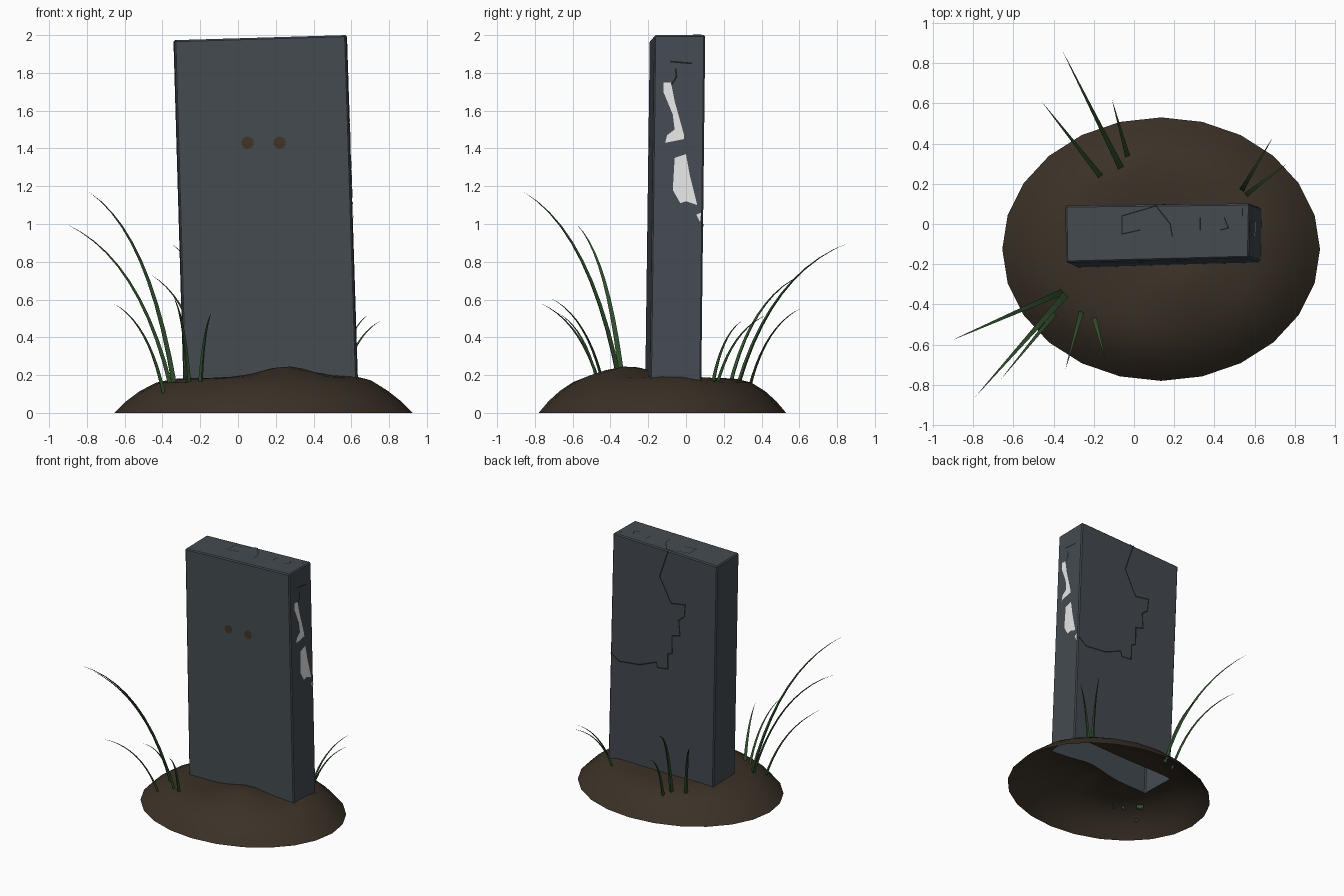
import bpy, bmesh, math
from mathutils import Vector

if "Cube" in bpy.data.objects:
    bpy.data.objects.remove(bpy.data.objects["Cube"])


def material(name, rgb):
    m = bpy.data.materials.new(name)
    m.diffuse_color = (*rgb, 1)
    m.use_nodes = True
    m.node_tree.nodes["Principled BSDF"].inputs["Base Color"].default_value = m.diffuse_color
    return m


STONE = material("slate_stone", (0.058, 0.070, 0.082))
EARTH = material("dark_earth", (0.043, 0.031, 0.020))
GRASS = material("grass_green", (0.035, 0.090, 0.030))
PEG = material("brown_peg", (0.052, 0.034, 0.018))
CRACK = material("crack_black", (0.010, 0.012, 0.014))
CHIP = material("chipped_white", (0.80, 0.80, 0.80))


def make(name, bm, mat, smooth=False):
    me = bpy.data.meshes.new(name)
    bm.to_mesh(me)
    bm.free()
    me.materials.append(mat)
    for p in me.polygons:
        p.use_smooth = smooth
    ob = bpy.data.objects.new(name, me)
    bpy.context.collection.objects.link(ob)
    return ob


# Earth mound: elliptical dome of rings with a gentle bump in front of the slab
CX, CY, RX, RY, SIDES = 0.135, -0.125, 0.79, 0.655, 24
PROFILE = [(1, 0), (0.92, 0.062), (0.83, 0.115), (0.72, 0.16), (0.6, 0.18),
           (0.48, 0.185), (0.36, 0.183), (0.24, 0.18), (0.12, 0.178), (0, 0.176)]


def height(x, y):
    f = min(1, math.hypot((x - CX) / RX, (y - CY) / RY))
    z = 0
    for (f1, z1), (f0, z0) in zip(PROFILE, PROFILE[1:]):
        if f0 <= f <= f1:
            z = z0 + (z1 - z0) * (f - f0) / (f1 - f0)
    edge = min(1, (1 - f) / 0.3)
    bump = 0.065 * math.exp(-((x - 0.25) ** 2 + (y + 0.30) ** 2) / 0.035)
    bump += 0.02 * math.exp(-((x - 0.62) ** 2 + (y + 0.05) ** 2) / 0.03)
    return z + edge * bump


bm = bmesh.new()
rings = []
for f, _ in PROFILE[:-1]:
    ring = []
    for i in range(SIDES):
        a = math.tau * i / SIDES
        x, y = CX + RX * f * math.cos(a), CY + RY * f * math.sin(a)
        ring.append(bm.verts.new((x, y, height(x, y))))
    rings.append(ring)
for lo, hi in zip(rings, rings[1:]):
    for i in range(SIDES):
        j = (i + 1) % SIDES
        bm.faces.new((lo[i], lo[j], hi[j], hi[i]))
peak = bm.verts.new((CX, CY, height(CX, CY)))
for i in range(SIDES):
    bm.faces.new((rings[-1][i], rings[-1][(i + 1) % SIDES], peak))
bm.faces.new(rings[0][::-1])
mound = make("mound_solid", bm, EARTH, True)

# Leaning stone slab: corners run front left, front right, back right, back left
TOP = [(-0.337, -0.192, 1.973), (0.572, -0.168, 2.0), (0.577, 0.102, 2.0), (-0.342, 0.092, 1.973)]
LOW = [(-0.282, -0.217, 0.08), (0.633, -0.192, 0.08), (0.638, 0.080, 0.08), (-0.287, 0.066, 0.08)]
bm = bmesh.new()
t = [bm.verts.new(c) for c in TOP]
b = [bm.verts.new(c) for c in LOW]
bm.faces.new(t)
bm.faces.new(b[::-1])
for i in range(4):
    j = (i + 1) % 4
    bm.faces.new((b[i], b[j], t[j], t[i]))
bmesh.ops.bevel(bm, geom=bm.edges[:], offset=0.008, segments=1, affect='EDGES')
bmesh.ops.recalc_face_normals(bm, faces=bm.faces[:])
slab = make("slab_solid", bm, STONE)

# Weld slab and mound, then split into open shells by material
mod = mound.modifiers.new("weld", 'BOOLEAN')
mod.operation, mod.object, mod.solver = 'UNION', slab, 'EXACT'
mod.material_mode = 'TRANSFER'
bpy.context.view_layer.update()
welded = bpy.data.meshes.new_from_object(
    mound.evaluated_get(bpy.context.evaluated_depsgraph_get()))
stone_slot = [m.name for m in welded.materials].index(STONE.name)
for name, mat, want in (("stone_slab", STONE, True), ("earth_mound", EARTH, False)):
    bm = bmesh.new()
    bm.from_mesh(welded)
    drop = [f for f in bm.faces if (f.material_index == stone_slot) != want
            or f.calc_center_median().z < 0.001]
    bmesh.ops.delete(bm, geom=drop, context='FACES')
    for f in bm.faces:
        f.material_index = 0
    make(name, bm, mat, not want)
bpy.data.objects.remove(mound)
bpy.data.objects.remove(slab)

# Slab faces for surface details: (three corners, axis to solve, outward direction)
FACES = {
    "front": ((TOP[0], TOP[1], LOW[1]), 1, Vector((0, -1, 0))),
    "back": ((TOP[2], TOP[3], LOW[2]), 1, Vector((0, 1, 0))),
    "right": ((TOP[1], TOP[2], LOW[1]), 0, Vector((1, 0, 0))),
    "top": ((TOP[0], TOP[1], TOP[2]), 2, Vector((0, 0, 1))),
}


def on_face(face, pts):
    """Lift 2D points onto a slab face; returns 3D points and the normal."""
    (a, b, c), axis, out = FACES[face]
    a, b, c = Vector(a), Vector(b), Vector(c)
    n = (b - a).cross(c - a).normalized()
    if n.dot(out) < 0:
        n = -n
    res = []
    for p in pts:
        q = list(p)
        q.insert(axis, a[axis])
        q = Vector(q)
        q[axis] -= n.dot(q - a) / n[axis]
        res.append(q + n * 0.003)
    return res, n


def add_face(bm, pts, n):
    f = bm.faces.new([bm.verts.new(p) for p in pts])
    f.normal_update()
    if f.normal.dot(n) < 0:
        f.normal_flip()


def plate(name, face, outlines, mat):
    bm = bmesh.new()
    for o in outlines:
        add_face(bm, *on_face(face, o))
    make(name, bm, mat)


def crack(name, face, paths, w):
    bm = bmesh.new()
    for path in paths:
        pts, n = on_face(face, path)
        for p, q in zip(pts, pts[1:]):
            d = (q - p).normalized()
            s = n.cross(d) * w / 2
            e = d * w / 3
            add_face(bm, (p - e - s, q + e - s, q + e + s, p - e + s), n)
    make(name, bm, CRACK)


# Two round pegs on the front
plate("pegs", "front", [[(cx + 0.033 * math.cos(math.tau * i / 16),
                          1.43 + 0.033 * math.sin(math.tau * i / 16)) for i in range(16)]
                        for cx in (0.05, 0.22)], PEG)

# Chipped patches on the right side
plate("chips", "right", [
    [(-0.12, 1.75), (-0.08, 1.75), (-0.06, 1.65), (-0.01, 1.47), (-0.01, 1.45),
     (-0.11, 1.43), (-0.10, 1.47), (-0.06, 1.50), (-0.07, 1.58), (-0.12, 1.70)],
    [(-0.06, 1.35), (0.0, 1.37), (0.02, 1.26), (0.06, 1.10), (0.0, 1.12),
     (-0.03, 1.11), (-0.07, 1.18)],
    [(0.055, 1.05), (0.08, 1.06), (0.075, 1.01)]], CHIP)

# Cracks
crack("back_crack", "back", [[
    (0.09, 1.98), (0.165, 1.76), (0.065, 1.57), (-0.06, 1.59), (-0.05, 1.49), (0.0, 1.45),
    (-0.01, 1.33), (0.06, 1.31), (0.06, 1.17), (0.10, 1.15), (0.10, 1.03), (0.19, 1.02),
    (0.20, 1.06), (0.35, 1.0), (0.53, 0.98), (0.60, 1.03)]], 0.011)
crack("top_crack", "top", [[
    (0.11, 0.09), (-0.06, 0.04), (-0.06, -0.05), (0.03, -0.03)], [(0.11, 0.09), (0.18, 0.0),
    (0.19, -0.06)], [(0.33, 0.03), (0.33, -0.03)],
    [(0.45, 0.03), (0.47, -0.02), (0.43, -0.03)], [(0.54, 0.08), (0.54, 0.04)]], 0.006)
crack("side_crack", "right", [[(-0.08, 1.86), (0.03, 1.85)],
                              [(-0.055, 1.82), (-0.05, 1.78), (-0.075, 1.74)]], 0.009)

# Grass blades: base x, base y, tip x, tip y, tip z
BLADES = [
    (-0.335, -0.345, -0.79, -0.86, 1.17), (-0.35, -0.335, -0.91, -0.58, 1.00),
    (-0.39, -0.44, -0.66, -0.77, 0.58), (-0.26, -0.43, -0.34, -0.72, 0.61),
    (-0.20, -0.46, -0.14, -0.68, 0.53), (-0.06, 0.27, -0.355, 0.86, 0.90),
    (-0.16, 0.23, -0.46, 0.61, 0.73), (-0.03, 0.33, -0.11, 0.62, 0.56),
    (0.53, 0.16, 0.69, 0.43, 0.52), (0.55, 0.14, 0.76, 0.30, 0.49)]


def blade(index, x0, y0, x1, y1, z1, steps=10):
    p0 = Vector((x0, y0, height(x0, y0) - 0.03))
    p2 = Vector((x1, y1, z1))
    p1 = p0.lerp(p2, 0.3)
    p1.z = p0.z + 0.8 * (z1 - p0.z)
    side = Vector((y0 - y1, x1 - x0, 0)).normalized()
    width = 0.008 + 0.009 * z1
    bm = bmesh.new()
    prev = None
    for i in range(steps):
        t = i / steps
        p = p0 * (1 - t) ** 2 + p1 * 2 * t * (1 - t) + p2 * t * t
        d = ((p1 - p0) * (1 - t) + (p2 - p1) * t).normalized()
        w = width * (1 - t) ** 0.8
        up = side.cross(d)
        ring = [bm.verts.new(p + o) for o in (side * w, up * w, -side * w)]
        if prev:
            for k in range(3):
                m = (k + 1) % 3
                bm.faces.new((prev[k], prev[m], ring[m], ring[k]))
        prev = ring
    tip = bm.verts.new(p2)
    for k in range(3):
        bm.faces.new((prev[k], prev[(k + 1) % 3], tip))
    bmesh.ops.recalc_face_normals(bm, faces=bm.faces[:])
    make(f"grass_blade_{index}", bm, GRASS)


for i, spec in enumerate(BLADES, 1):
    blade(i, *spec)
